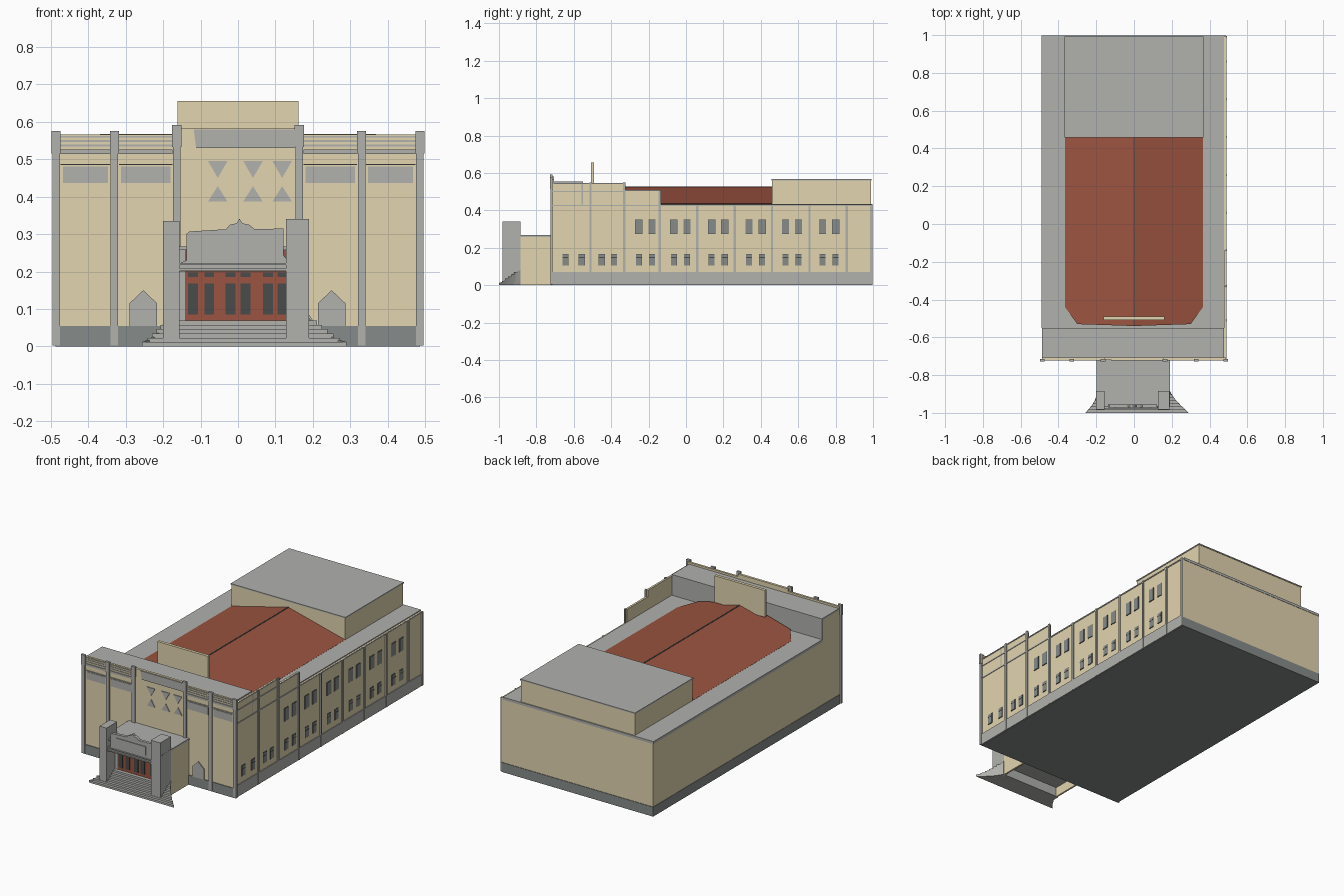
import bpy, bmesh

cube = bpy.data.objects.get("Cube")
if cube:
    bpy.data.objects.remove(cube, do_unlink=True)


def material(name, rgb):
    m = bpy.data.materials.new(name)
    m.use_nodes = True
    colour = (*rgb, 1)
    m.diffuse_color = colour
    m.node_tree.nodes["Principled BSDF"].inputs["Base Color"].default_value = colour
    return m


TAN = material("tan stone", (.76, .66, .43))
GREY = material("grey concrete", (.44, .44, .42))
SLATE = material("slate grey", (.24, .26, .25))
RED = material("brick red", (.33, .088, .052))
GLASS = material("dark glass", (.066, .072, .068))


def finish(name, bm, mat):
    bmesh.ops.recalc_face_normals(bm, faces=bm.faces)
    mesh = bpy.data.meshes.new(name)
    bm.to_mesh(mesh)
    bm.free()
    mesh.materials.append(mat)
    obj = bpy.data.objects.new(name, mesh)
    bpy.context.collection.objects.link(obj)


def boxes(name, mat, ranges):
    bm = bmesh.new()
    for box_range in ranges:
        for v in bmesh.ops.create_cube(bm, size=1)["verts"]:
            v.co = [r[0] if c < 0 else r[1] for c, r in zip(v.co, box_range)]
    finish(name, bm, mat)


def box(name, mat, x, y, z):
    boxes(name, mat, [(x, y, z)])


def around(c, width):
    return (c - width / 2, c + width / 2)


def extrude(bm, points, axis, end):
    # Fill an outline and stretch it along one axis to an end value
    face = bm.faces.new([bm.verts.new(p) for p in points])
    for v in bmesh.ops.extrude_face_region(bm, geom=[face])["geom"]:
        if isinstance(v, bmesh.types.BMVert):
            v.co[axis] = end


def front_plates(name, mat, outlines, y):
    bm = bmesh.new()
    for outline in outlines:
        extrude(bm, [(px, y[0], pz) for px, pz in outline], 1, y[1])
    finish(name, bm, mat)


W, FRONT, BACK, EAVE = .486, -.717, .995, .43
FULL = (-W, W)

# Main hall, plinths and flat roof
box("main_hall", TAN, FULL, (FRONT, BACK), (.05, EAVE))
box("flat_roof", GREY, (-W - .003, W - .01), (-.55, BACK + .002), (EAVE - .01, EAVE + .005))
box("foundation", SLATE, (-W - .002, W), (FRONT - .004, BACK + .003), (0, .055))
box("side_plinth", GREY, (W - .01, W + .005), (FRONT, BACK), (.003, .07))

# Front block with a grey roof and rear wall
box("front_block", TAN, FULL, (FRONT, -.56), (.4, .545))
box("front_block_rear", GREY, FULL, (-.56, -.55), (EAVE, .545))
box("front_block_roof", GREY, (-W, W - .01), (FRONT + .01, -.55), (.543, .555))
box("front_parapet", TAN, FULL, (FRONT - .002, FRONT + .01), (.53, .566))
box("centre_parapet", TAN, (-.16, .16), (FRONT - .003, FRONT + .011), (.53, .582))
front_plates("centre_panel", GREY, [[(-.112, .53), (.152, .53), (.152, .579), (-.118, .579)]],
             (FRONT - .007, FRONT))

# Stepped parapet along the windowed side
boxes("stepped_parapet", TAN, [((W - .01, W), (FRONT, -.33), (.4, .547)),
                               ((W - .01, W), (-.33, -.14), (.4, .51))])
boxes("side_bands", GREY, [((W, W + .003), y, z) for y, z in (
    ((FRONT, -.33), (.54, .546)), ((FRONT, -.33), (.498, .504)),
    ((-.33, -.14), (.503, .509)), ((FRONT, BACK), (.422, .429)))])

# Red gabled roof with clipped front corners and a dark ridge seam
half = [(.365, .46), (.365, -.44), (.3, -.53)]
bm = bmesh.new()
for side in (1, -1):
    outline = [(0, .46)] + [(side * x, y) for x, y in half] + [(0, -.54)]
    extrude(bm, [(x, y, .527 - abs(x) * .25) for x, y in outline], 2, EAVE)
finish("red_roof", bm, RED)
box("ridge_seam", GLASS, around(0, .007), (-.54, .46), (.52, .528))

# Rear block and the standing sign board
box("rear_block", TAN, (-.365, .365), (.46, .99), (EAVE, .56))
box("rear_block_roof", GREY, (-.368, .368), (.458, .993), (.56, .567))
box("sign_board", TAN, (-.162, .162), (-.508, -.491), (.5, .655))

# Front pilasters with wider caps
shafts = []
for x, top in ((.486, .575), (.33, .575), (.164, .592)):
    for s in (-1, 1):
        shafts.append((around(s * x, .02), (FRONT - .008, FRONT + .002), (.003, top - .06)))
        shafts.append((around(s * x, .025), (FRONT - .01, FRONT + .003), (top - .06, top)))
boxes("front_pilasters", GREY, shafts)

# Cornice rails and attic panels between pilasters
rails, panels = [], []
for s in (-1, 1):
    for a, b in ((.175, .318), (.342, .474)):
        x = sorted((s * a, s * b))
        for z, h in ((.52, .012), (.537, .005), (.549, .005), (.56, .005), (.486, .003)):
            rails.append((x, (FRONT - .005, FRONT), around(z, h)))
        panels.append((sorted((s * (a + .005), s * (b - .006))), (FRONT - .003, FRONT), (.436, .48)))
boxes("cornice_rails", GREY, rails)
boxes("attic_panels", GREY, panels)

# Triangular ornaments and pointed niches
triangles, niches = [], []
for x in (-.054, .04, .118):
    for flat, tip in ((.495, .45), (.387, .428)):
        triangles.append([(x - .026, flat), (x + .026, flat), (x, tip)])
for x in (-.253, .25):
    niches.append([(x - .037, .055), (x + .037, .055), (x + .037, .115), (x, .15), (x - .037, .115)])
front_plates("triangle_ornaments", GREY, triangles, (FRONT - .004, FRONT))
front_plates("pointed_niches", GREY, niches, (FRONT - .006, FRONT))

# Side pilasters
boxes("side_pilasters", GREY, [
    ((W - .002, W + .007), around(y, .012), (.003, top)) for y, top in
    [(-.51, .55), (-.33, .55), (-.14, .51)] + [(.06 + i * .2, EAVE) for i in range(5)] + [(.99, EAVE)]])

# Side windows in pairs, with dark transoms on the lower row
upper = [c + d for c in (-.217, -.03, .172, .372, .567, .765) for d in (-.035, .035)]
lower = [-.645, -.557, -.45, -.385] + upper
frames, panes, transoms = [], [], []
for row, z, w in ((upper, (.275, .348), .036), (lower, (.106, .165), .03)):
    for y in row:
        frames.append(((W, W + .002), around(y, w + .003), (z[0] - .002, z[1] + .002)))
        panes.append(((W, W + .004), around(y, w), z))
        if row is lower:
            transoms.append(((W, W + .005), around(y, w), around(.148, .003)))
boxes("side_window_frames", GLASS, frames)
boxes("side_window_panes", SLATE, panes)
boxes("side_window_transoms", GLASS, transoms)

# Entrance porch: side walls, floor, roof, piers and gabled lintel
boxes("porch_walls", TAN, [(x, (-.9, FRONT), (0, .262)) for x in ((-.196, -.186), (.178, .188))])
box("porch_floor", GREY, (-.187, .179), (-.89, FRONT), (.055, .064))
box("porch_roof", GREY, (-.198, .19), (-.965, FRONT), (.258, .267))
boxes("porch_piers", GREY, [((-.2, -.156), (-.982, -.885), (0, .335)),
                            ((.128, .189), (-.982, -.885), (0, .341))])
crest = [(-.156, .2), (.128, .2), (.128, .235), (.121, .245), (.121, .315), (.045, .313), (.03, .325),
         (.012, .329), (.004, .341), (-.004, .329), (-.022, .325), (-.032, .313), (-.13, .307),
         (-.138, .3), (-.138, .23), (-.156, .222)]
front_plates("porch_lintel", GREY, [crest], (-.972, -.955))
boxes("lintel_mouldings", GREY, [((-.156, .128), (-.978, -.96), around(z, .006)) for z in (.205, .22)])
box("lintel_tablet", GREY, (-.1, .09), (-.976, -.96), (.24, .29))

# Red entrance doors with glazing, and a stone jamb
box("door_wall", RED, (-.142, .133), (-.9, -.89), (.06, .262))
box("door_jamb", GREY, (-.16, -.142), (-.902, -.888), (0, .262))
glazing = []
for x in (-.12, -.077, -.02, .02, .08, .119):
    for z in ((.085, .168), (.186, .197)):
        glazing.append((around(x, .026), (-.904, -.9), z))
boxes("door_glazing", GLASS, glazing)

# Entrance steps spreading outwards at the foot, between curved cheeks
N = 6
FLARES = (("right_cheek", -.2, -.257, -.92, .06), ("left_cheek", .19, .29, -.885, .085))


def flare(side, y):
    name, x0, x1, y1, top = side
    t = min(1, max(0, (y1 - y) / (y1 + 1)))
    return x0 + (x1 - x0) * t ** 1.3


bm = bmesh.new()
for i in range(N):
    near = -1 + i * .016
    depths = [near, near + (-.885 - near) / 3, near + (-.885 - near) * .67, -.885]
    outline = [(flare(FLARES[0], y), y) for y in depths]
    outline += [(flare(FLARES[1], y), y) for y in reversed(depths)]
    extrude(bm, [(x, y, i * .0115) for x, y in outline], 2, (i + 1) * .0115)
finish("entrance_steps", bm, GREY)

for side in FLARES:
    name, x0, x1, y1, top = side
    bm = bmesh.new()
    rows = []
    for i in range(N):
        t = i / (N - 1)
        y = y1 + (-1 - y1) * t
        outer = flare(side, y)
        inner = outer - (.006 if x1 > 0 else -.006)
        z = .012 + (top - .012) * (1 - t) ** 1.4
        rows.append([bm.verts.new(p) for p in ((outer, y, 0), (outer, y, z), (inner, y, z), (inner, y, 0))])
    for a, b in zip(rows, rows[1:]):
        for j in range(4):
            k = (j + 1) % 4
            bm.faces.new((a[j], a[k], b[k], b[j]))
    bm.faces.new(rows[0])
    bm.faces.new(rows[-1])
    finish(name, bm, GREY)
